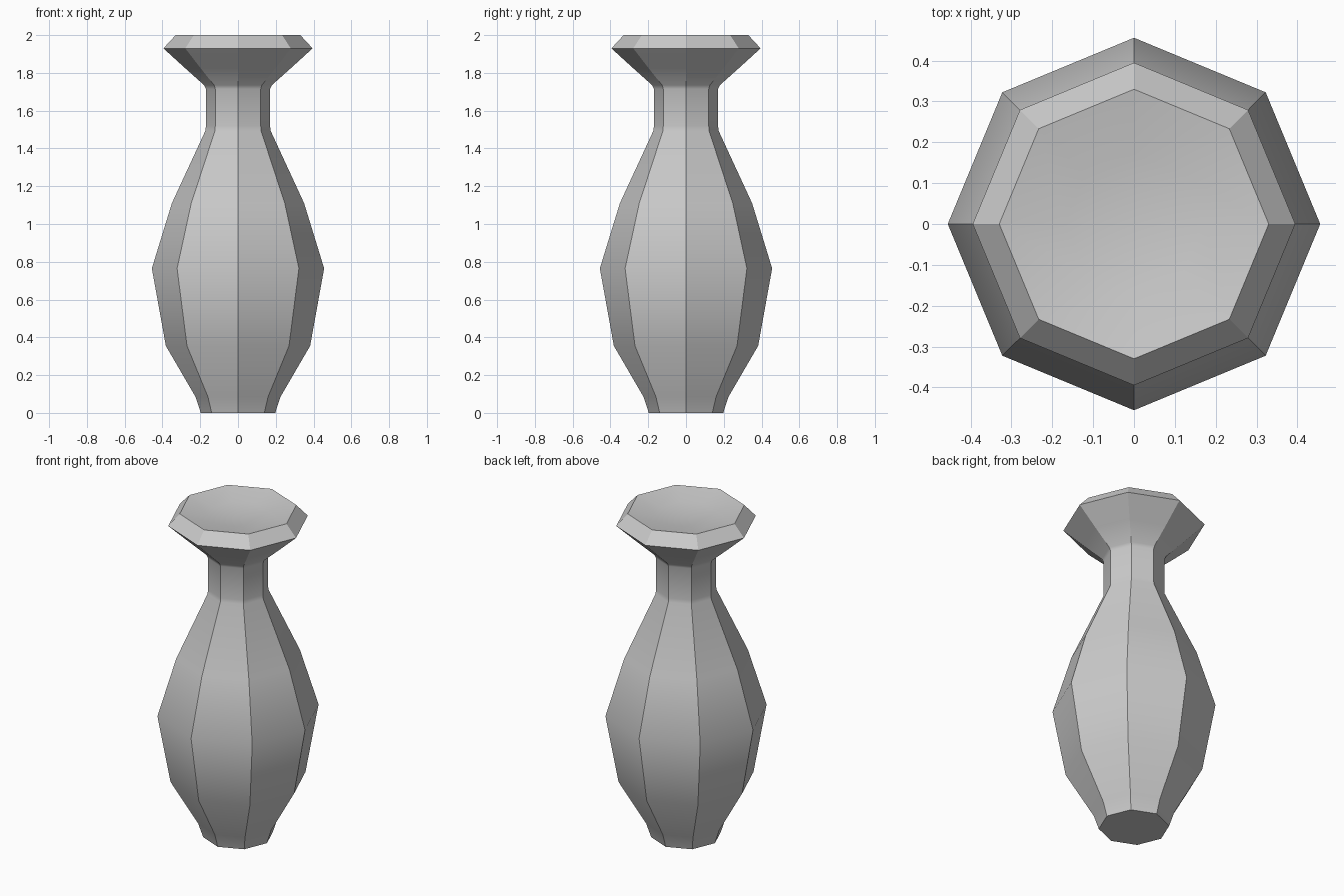
import bpy, bmesh
from math import cos, sin, pi, radians

if "Cube" in bpy.data.objects:
    bpy.data.objects.remove(bpy.data.objects["Cube"])

SIDES = 8
# Outline from foot to rim: radius, height
PROFILE = [(0.197, 0.0), (0.225, 0.085), (0.382, 0.355), (0.456, 0.765),
           (0.35, 1.11), (0.172, 1.495), (0.17, 1.52), (0.17, 1.715),
           (0.179, 1.735), (0.28, 1.825), (0.395, 1.93), (0.33, 2.0),
           (0.17, 1.97)]

bm = bmesh.new()
rings = [[bm.verts.new((r * cos(2 * pi * i / SIDES), r * sin(2 * pi * i / SIDES), z))
          for i in range(SIDES)] for r, z in PROFILE]

# Faceted walls
for low, high in zip(rings, rings[1:]):
    for i in range(SIDES):
        j = (i + 1) % SIDES
        bm.faces.new((low[i], low[j], high[j], high[i]))

# Flat base and shallow dished top
bm.faces.new(rings[0][::-1])
centre = bm.verts.new((0, 0, 1.96))
for i in range(SIDES):
    bm.faces.new((rings[-1][i], rings[-1][(i + 1) % SIDES], centre))

mesh = bpy.data.meshes.new("vase")
bm.to_mesh(mesh)
bm.free()
vase = bpy.data.objects.new("vase", mesh)
bpy.context.collection.objects.link(vase)
bpy.context.view_layer.objects.active = vase
vase.select_set(True)
bpy.ops.object.shade_smooth_by_angle(angle=radians(30))
